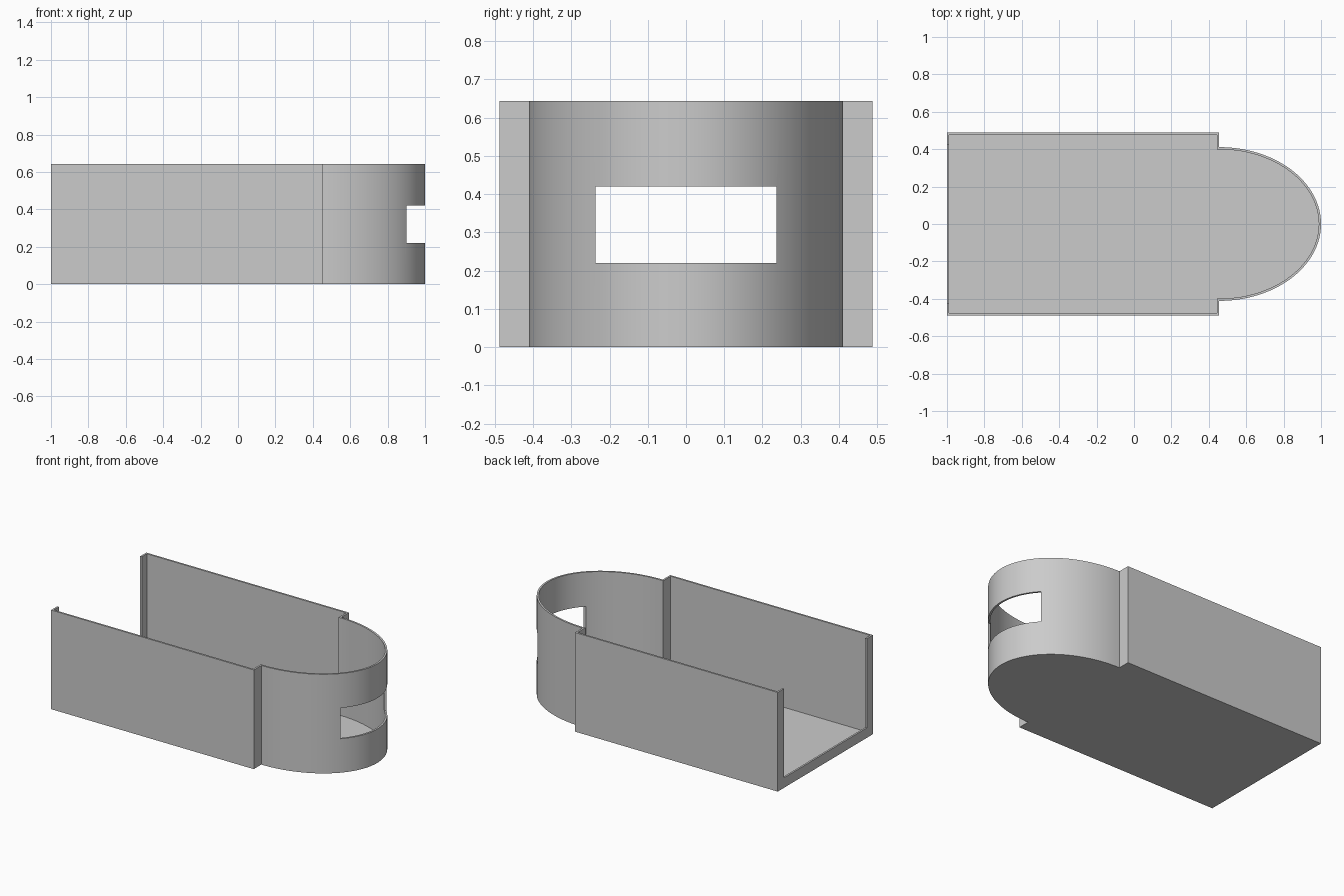
import bpy, bmesh
from math import sin, cos, pi, radians

if "Cube" in bpy.data.objects:
    bpy.data.objects.remove(bpy.data.objects["Cube"], do_unlink=True)

HEIGHT, WALL, FLOOR = 0.643, 0.012, 0.01
BACK, STEP = -1.0, 0.455          # ends of the rectangular section
HALF_W, NOSE_W = 0.488, 0.411     # half widths of the box and the nose
NOSE_SEGMENTS = 72


def outline(t):
    """Box with an elliptical nose, moved inward by t."""
    pts = [(BACK + t, -HALF_W + t), (STEP - t, -HALF_W + t)]
    if t:
        pts.append((STEP - t, -NOSE_W + t))
    for i in range(NOSE_SEGMENTS + 1):
        a = -pi / 2 + pi * i / NOSE_SEGMENTS
        pts.append((STEP + (1 - STEP - t) * cos(a), (NOSE_W - t) * sin(a)))
    if t:
        pts.append((STEP - t, NOSE_W - t))
    return pts + [(STEP - t, HALF_W - t), (BACK + t, HALF_W - t)]


def prism(name, pts, z0, z1):
    """Extrude a plan outline between two heights."""
    bm = bmesh.new()
    face = bm.faces.new([bm.verts.new((x, y, z0)) for x, y in pts])
    top = bmesh.ops.extrude_face_region(bm, geom=[face])["geom"]
    bmesh.ops.translate(bm, vec=(0, 0, z1 - z0),
                        verts=[v for v in top if isinstance(v, bmesh.types.BMVert)])
    bmesh.ops.recalc_face_normals(bm, faces=bm.faces)
    mesh = bpy.data.meshes.new(name)
    bm.to_mesh(mesh)
    bm.free()
    obj = bpy.data.objects.new(name, mesh)
    bpy.context.collection.objects.link(obj)
    return obj


def block(name, x0, x1, half, z0, z1):
    return prism(name, [(x0, -half), (x1, -half), (x1, half), (x0, half)], z0, z1)


# Casing: outer solid, hollowed and cut
casing = prism("open_casing", outline(0), 0, HEIGHT)
cutters = [
    prism("hollow_cutter", outline(WALL), FLOOR, HEIGHT + 0.2),
    block("nose_window_cutter", 0.7, 1.2, 0.237, 0.22, 0.42),
    block("end_opening_cutter", -1.2, -0.95, 0.425, 0.065, HEIGHT + 0.2),
]
bpy.ops.object.select_all(action="DESELECT")
bpy.context.view_layer.objects.active = casing
casing.select_set(True)
for cutter in cutters:
    cutter.hide_render = True
    mod = casing.modifiers.new(cutter.name, "BOOLEAN")
    mod.operation = "DIFFERENCE"
    mod.solver = "EXACT"
    mod.object = cutter
    bpy.ops.object.modifier_apply(modifier=mod.name)
for cutter in cutters:
    bpy.data.objects.remove(cutter, do_unlink=True)

# Plain grey material
grey = bpy.data.materials.new("light_grey")
grey.use_nodes = True
colour = (0.6, 0.6, 0.6, 1)
grey.diffuse_color = colour
grey.node_tree.nodes["Principled BSDF"].inputs["Base Color"].default_value = colour
casing.data.materials.clear()
casing.data.materials.append(grey)
for poly in casing.data.polygons:
    poly.material_index = 0
bpy.ops.object.shade_smooth_by_angle(angle=radians(30))
